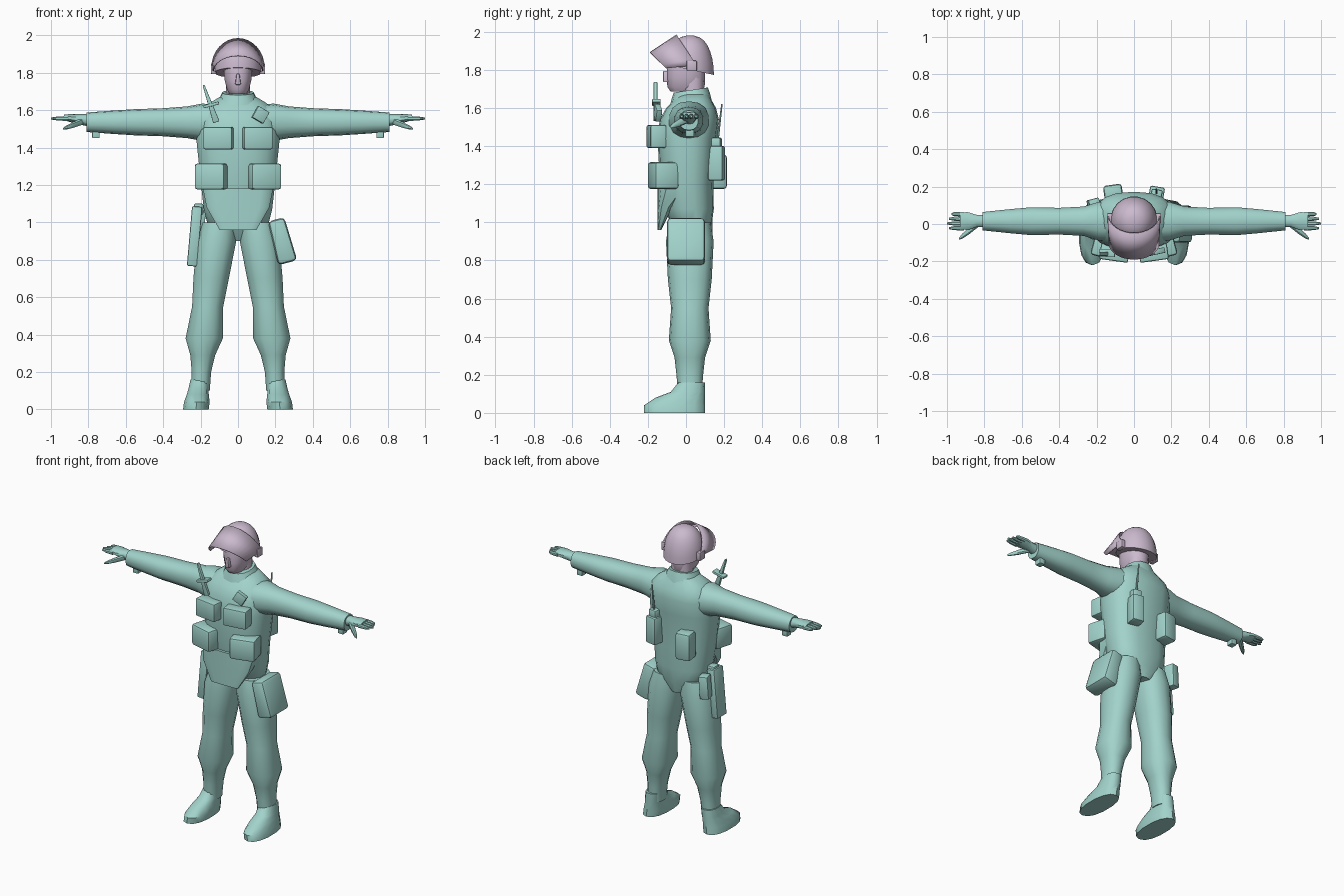
import bpy, bmesh, math
from mathutils import Matrix, Vector

if "Cube" in bpy.data.objects:
    bpy.data.objects.remove(bpy.data.objects["Cube"])


def material(name, red, green, blue):
    mat = bpy.data.materials.new(name)
    mat.use_nodes = True
    colour = (red, green, blue, 1)
    mat.diffuse_color = colour
    mat.node_tree.nodes["Principled BSDF"].inputs["Base Color"].default_value = colour
    return mat


TEAL = material("pale teal", .36, .65, .6)
MAUVE = material("pale mauve", .6, .49, .62)


def finish(name, bm, mat, mirror=False, thickness=0):
    """Turn a bmesh into a shaded object, optionally thickened and mirrored."""
    bmesh.ops.recalc_face_normals(bm, faces=bm.faces)
    mesh = bpy.data.meshes.new(name)
    bm.to_mesh(mesh)
    bm.free()
    mesh.materials.append(mat)
    ob = bpy.data.objects.new(name, mesh)
    bpy.context.collection.objects.link(ob)
    bpy.ops.object.select_all(action="DESELECT")
    ob.select_set(True)
    bpy.context.view_layer.objects.active = ob
    bpy.ops.object.shade_smooth_by_angle(angle=math.radians(40))
    if thickness:
        ob.modifiers.new("Thickness", "SOLIDIFY").thickness = thickness
    if mirror:
        ob.modifiers.new("Mirror", "MIRROR")


def loft(name, rings, centre, mat=TEAL, across=False, sides=14, power=2.3, warp=None, mirror=False):
    """Skin rings of (position, radius, radius) up z, or across x; centre is a rule."""
    bm = bmesh.new()
    loops = []
    for t, ra, rb in rings:
        a, b = centre(t, ra, rb)
        loop = []
        for i in range(sides):
            angle = math.tau * (i + .5) / sides
            c, s = math.cos(angle), math.sin(angle)
            p = a + ra * math.copysign(abs(c) ** (2 / power), c)
            q = b + rb * math.copysign(abs(s) ** (2 / power), s)
            point = Vector((t, p, q) if across else (p, q, t))
            loop.append(bm.verts.new(warp(point) if warp else point))
        loops.append(loop)
    for low, high in zip(loops, loops[1:]):
        for i in range(sides):
            j = (i + 1) % sides
            bm.faces.new((low[i], low[j], high[j], high[i]))
    bm.faces.new(loops[0])
    bm.faces.new(loops[-1])
    finish(name, bm, mat, mirror)


def block(name, at, size, turn=0, tilt=0, taper=1, bevel=.01, mat=TEAL, mirror=False):
    """Softened box whose top is narrowed by taper, tilted sideways, then turned about z."""
    bm = bmesh.new()
    bmesh.ops.create_cube(bm, size=1)
    bmesh.ops.scale(bm, verts=bm.verts, vec=size)
    for v in bm.verts:
        if v.co.z > 0:
            v.co.x *= taper
    bmesh.ops.bevel(bm, geom=bm.edges[:], offset=bevel, segments=2, affect="EDGES", profile=.5)
    spin = Matrix.Rotation(math.radians(turn), 4, "Z") @ Matrix.Rotation(math.radians(tilt), 4, "Y")
    bmesh.ops.transform(bm, verts=bm.verts, matrix=Matrix.Translation(at) @ spin)
    finish(name, bm, mat, mirror)


# Torso, hanging front panel and collar
loft("torso",
     [(.9, .05, .07), (.97, .16, .1), (1.07, .185, .13), (1.2, .2, .14), (1.44, .225, .155),
      (1.54, .22, .155), (1.6, .2, .13), (1.64, .15, .1), (1.67, .1, .08)],
     lambda z, rx, ry: (0, .3 * (z - 1.3) ** 2), sides=18, power=2.5)
loft("front_panel", [(.96, .1, .01), (1.08, .17, .04), (1.18, .19, .09)],
     lambda z, rx, ry: (0, ry - .15), power=4)
loft("collar", [(1.62, .13, .11), (1.66, .1, .1), (1.69, .085, .09)],
     lambda z, rx, ry: (0, .025), warp=lambda p: p + Vector((0, 0, .15 * p.y)))

# Legs draw together towards the hips; boots share one heel line
loft("leg",
     [(.1, .052, .062), (.2, .053, .07), (.29, .068, .08), (.38, .102, .11), (.55, .085, .098),
      (.7, .097, .115), (.9, .108, .125), (1, .09, .11)],
     lambda z, rx, ry: (.205 - .105 * z ** 1.5, .02), mirror=True)
loft("boot", [(0, .07, .16), (.04, .07, .16), (.08, .06, .13), (.11, .055, .09), (.16, .05, .07)],
     lambda z, rx, ry: (.225 - z / 8, .1 - ry), mirror=True)

# Arms and cuffs
loft("arm",
     [(.1, .11, .09), (.19, .105, .1), (.27, .08, .085), (.4, .073, .075), (.55, .076, .07),
      (.66, .066, .063), (.81, .05, .052)],
     lambda x, ry, rz: (.015, 1.535), across=True, mirror=True)
block("cuff_tab", (.76, .02, 1.475), (.04, .045, .05), bevel=.004, mirror=True)

# Hands
loft("palm", [(.78, .035, .035), (.84, .034, .028), (.89, .05, .022), (.93, .046, .016)],
     lambda x, ry, rz: (.016, 1.545 + (x - .8) / 8), across=True, sides=10, mirror=True)
for i, finger in enumerate(("index", "middle", "ring", "little")):
    tip = 1 - .012 * abs(i - 1)
    loft(finger + "_finger", [(.91, .013, .014), (.96, .012, .012), (tip, .006, .006)],
         lambda x, ry, rz: (.025 * i - .022, 1.555), across=True, sides=8, mirror=True)
loft("thumb", [(.83, .02, .02), (.88, .02, .017), (.92, .014, .011), (.935, .005, .005)],
     lambda x, ry, rz: (.66 - .79 * x, 1.86 - .385 * x), across=True, sides=8, mirror=True)

# Neck and head
loft("neck", [(1.62, .068, .058), (1.8, .064, .058)], lambda z, rx, ry: (0, .037), mat=MAUVE)
loft("head", [(1.685, .045, .08), (1.71, .06, .098), (1.76, .073, .1), (1.82, .078, .1), (1.88, .07, .09)],
     lambda z, rx, ry: (0, 0), mat=MAUVE)
block("nose", (0, -.1, 1.765), (.032, .04, .06), taper=.5, bevel=.006, mat=MAUVE)

# Helmet: an elliptical dome whose rim rises towards the face
dome = []
for i in range(8):
    angle = math.radians(12 * i)
    radius = .126 * math.cos(angle) ** .8
    dome.append((1.8 + .18 * math.sin(angle), radius, radius))
loft("helmet", dome, lambda z, rx, ry: (0, .022), mat=MAUVE, sides=20, power=2,
     warp=lambda p: p + Vector((0, 0, (1.98 - p.z) * (.022 - p.y) * 1.2)))
block("visor_hinge", (.13, .03, 1.82), (.03, .055, .055), bevel=.006, mat=MAUVE, mirror=True)

# Raised visor: a band swept between a lower and an upper half ellipse
bm = bmesh.new()
steps = 16
lower, upper = [], []
for i in range(steps + 1):
    angle = math.pi * (i / steps - .5)
    side, back = math.sin(angle), 1 - math.cos(angle)
    lower.append(bm.verts.new((.135 * side, .085 * back - .19, 1.893 - .085 * back)))
    upper.append(bm.verts.new((.143 * side, .105 * back - .05, 1.985 - .16 * back)))
for i in range(steps):
    bm.faces.new((lower[i], lower[i + 1], upper[i + 1], upper[i]))
finish("visor", bm, MAUVE, thickness=.006)

# Chest and belly pouches wrap round the front
for name, side in (("left", 1), ("right", -1)):
    block(name + "_chest_pouch", (.104 * side, -.155, 1.45), (.155, .085, .12), turn=8 * side)
    block(name + "_belly_pouch", (.138 * side, -.12, 1.245), (.165, .13, .14), turn=15 * side, bevel=.015)

# Chest badge and knife
block("chest_badge", (.12, -.148, 1.575), (.07, .03, .07), turn=12, tilt=30, bevel=.004)
block("knife", (-.15, -.16, 1.635), (.035, .02, .21), tilt=-19, taper=.3, bevel=.003)
block("knife_guard", (-.143, -.155, 1.628), (.085, .045, .016), tilt=-15, bevel=.003)

# Back pouch, radio and aerial
block("back_pouch", (-.11, .16, 1.265), (.1, .1, .18), turn=8, bevel=.016)
block("radio", (.12, .16, 1.31), (.08, .08, .18), turn=-10)
block("radio_top", (.12, .158, 1.415), (.06, .055, .06), turn=-10)
loft("aerial", [(1.43, .007, .007), (1.62, .004, .004)],
     lambda z, rx, ry: (.12, .12 * z - .006), sides=8)

# Hip bag on the left, holster and spare case on the right
block("hip_bag", (.235, 0, .9), (.105, .2, .24), tilt=-15, taper=.85, bevel=.022)
block("holster", (-.232, .005, .925), (.055, .1, .32), tilt=5, bevel=.008)
block("holster_grip", (-.21, .01, 1.07), (.05, .06, .06), bevel=.008)
block("spare_case", (-.213, .1, .99), (.06, .07, .15), turn=15, tilt=4, bevel=.008)
